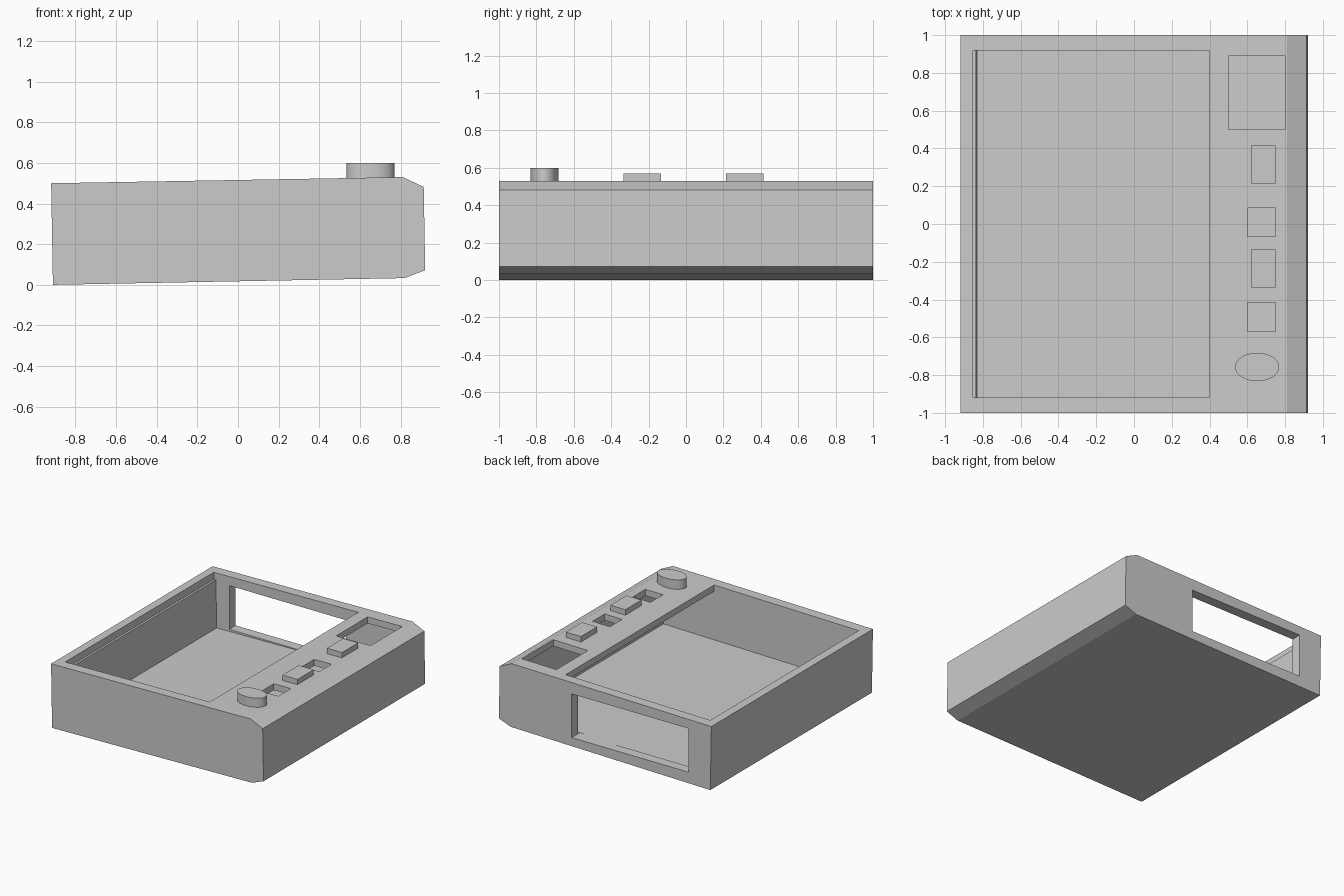
import bpy, bmesh, math
from mathutils import Matrix, Vector

cube = bpy.data.objects.get("Cube")
if cube:
    bpy.data.objects.remove(cube, do_unlink=True)

grey = bpy.data.materials.new("light_grey")
grey.use_nodes = True
grey.diffuse_color = (0.6, 0.6, 0.6, 1)
grey.node_tree.nodes["Principled BSDF"].inputs["Base Color"].default_value = (0.6, 0.6, 0.6, 1)

# The casing leans by one degree, rising towards the control panel
LEAN = Matrix.Translation((0, 0, 0.016)) @ Matrix.Rotation(math.radians(-1), 4, 'Y')
LEVEL = Matrix.Identity(4)


def finish(name, bm, matrix=LEVEL):
    bmesh.ops.transform(bm, matrix=matrix, verts=bm.verts)
    bmesh.ops.recalc_face_normals(bm, faces=bm.faces)
    mesh = bpy.data.meshes.new(name)
    bm.to_mesh(mesh)
    bm.free()
    mesh.materials.append(grey)
    obj = bpy.data.objects.new(name, mesh)
    bpy.context.collection.objects.link(obj)
    return obj


def box(name, x, y, z, matrix=LEVEL):
    bm = bmesh.new()
    bmesh.ops.create_cube(bm, size=1)
    for v in bm.verts:
        v.co = Vector([(a + b) / 2 + c * (b - a) for c, (a, b) in zip(v.co, (x, y, z))])
    return finish(name, bm, matrix)


def cut(target, cutter):
    mod = target.modifiers.new("cut", 'BOOLEAN')
    mod.operation = 'DIFFERENCE'
    mod.solver = 'EXACT'
    mod.object = cutter
    cutter.hide_render = True
    bpy.context.view_layer.objects.active = target
    bpy.ops.object.modifier_apply(modifier=mod.name)
    bpy.data.objects.remove(cutter, do_unlink=True)


# Casing: side profile with chamfered panel edge, extruded along y
profile = [(-0.911, 0), (0.82, 0.003), (0.922, 0.04), (0.922, 0.45), (0.82, 0.5), (-0.911, 0.5)]
bm = bmesh.new()
end = bm.faces.new([bm.verts.new((x, -1, z)) for x, z in profile])
side = bmesh.ops.extrude_face_region(bm, geom=[end])
bmesh.ops.translate(bm, vec=(0, 2, 0), verts=[v for v in side["geom"] if isinstance(v, bmesh.types.BMVert)])
casing = finish("casing", bm, LEAN)

# Hollow inside, wide top opening and the window in the back wall
cut(casing, box("cavity", (-0.828, 0.84), (-0.92, 0.92), (0.07, 0.45), LEAN))
cut(casing, box("top_opening", (-0.845, 0.408), (-0.919, 0.919), (0.445, 0.6), LEAN))
cut(casing, box("back_window", (-0.72, 0.29), (0.9, 1.1), (0.09, 0.432)))

# Holes through the control panel
for x, y in [((0.5, 0.8), (0.5, 0.89)),
             ((0.6, 0.75), (-0.065, 0.085)),
             ((0.6, 0.75), (-0.57, -0.415))]:
    cut(casing, box("panel_hole", x, y, (0.42, 0.7)))

# Raised buttons
for name, y in (("rear_button", 0.315), ("front_button", -0.235)):
    box(name, (0.62, 0.75), (y - 0.1, y + 0.1), (0.5, 0.57))

# Oval knob
bm = bmesh.new()
bmesh.ops.create_cone(bm, cap_ends=True, segments=48, radius1=1, radius2=1, depth=0.1)
knob = finish("knob", bm, Matrix.Translation((0.652, -0.757, 0.55)) @ Matrix.Diagonal((0.117, 0.075, 1, 1)))
bpy.ops.object.select_all(action='DESELECT')
knob.select_set(True)
bpy.context.view_layer.objects.active = knob
bpy.ops.object.shade_smooth_by_angle(angle=math.radians(30))
